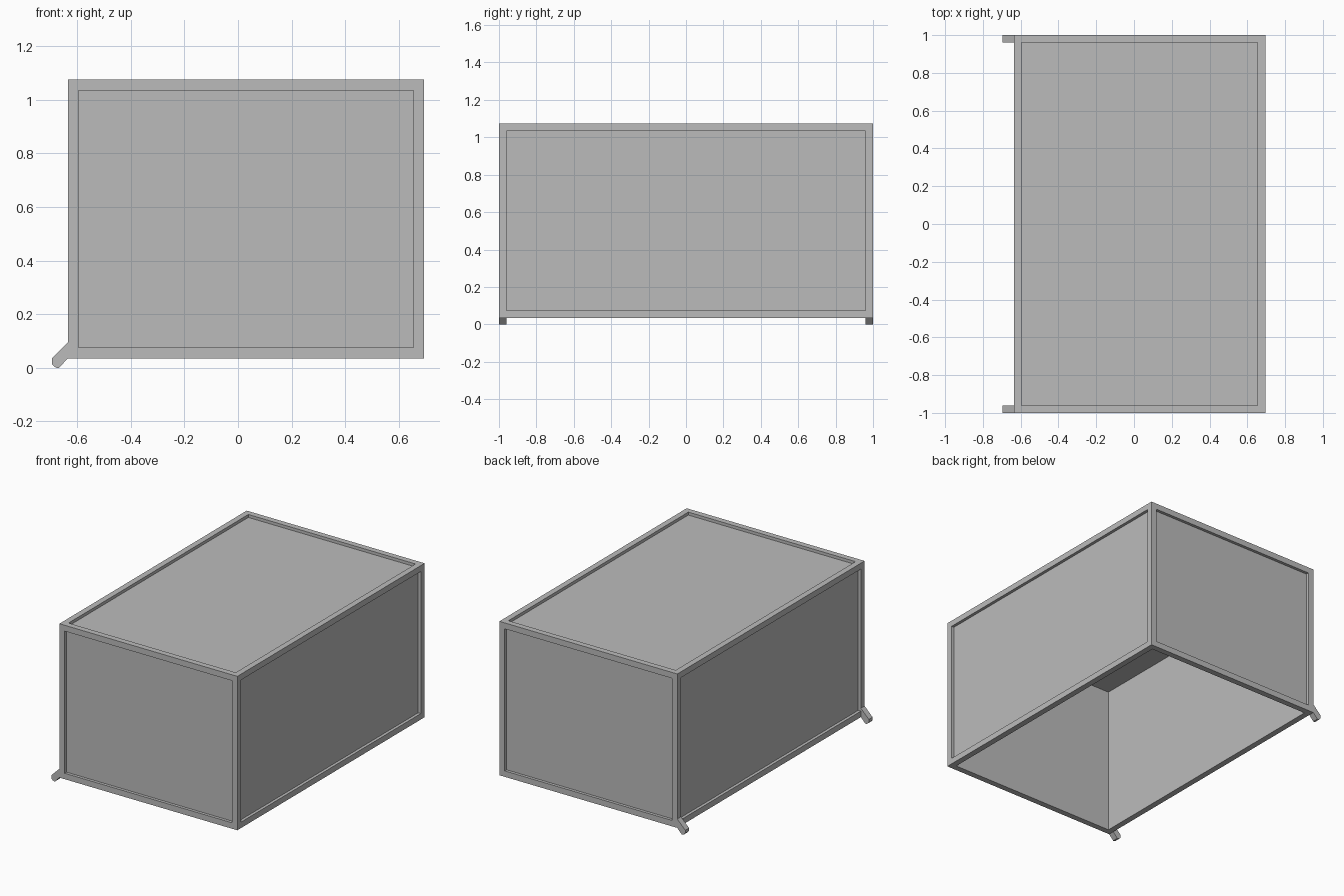
import bpy, bmesh

cube = bpy.data.objects.get("Cube")
if cube:
    bpy.data.objects.remove(cube, do_unlink=True)

GREY = (0.5, 0.5, 0.5, 1)
grey = bpy.data.materials.new("plain_grey")
grey.use_nodes = True
grey.diffuse_color = GREY
grey.node_tree.nodes["Principled BSDF"].inputs["Base Color"].default_value = GREY

LOW = (-0.635, -1.0, 0.035)
HIGH = (0.695, 1.0, 1.075)
RIM = 0.04      # frame width and wall depth
RECESS = 0.02   # how far panels sit behind the frame


def finish(name, bm):
    bmesh.ops.recalc_face_normals(bm, faces=bm.faces[:])
    mesh = bpy.data.meshes.new(name)
    bm.to_mesh(mesh)
    bm.free()
    mesh.materials.append(grey)
    obj = bpy.data.objects.new(name, mesh)
    bpy.context.collection.objects.link(obj)
    return obj


# Open-bottomed box: inset and recess each panel, hollow out the inside
bm = bmesh.new()
bmesh.ops.create_cube(bm, size=1)
for v in bm.verts:
    v.co = [HIGH[i] if v.co[i] > 0 else LOW[i] for i in range(3)]
bm.normal_update()
for face in bm.faces[:]:
    down = face.normal.z < -0.5
    normal = face.normal.copy()
    bmesh.ops.inset_region(bm, faces=[face], thickness=RIM, use_even_offset=True)
    if down:
        depth = HIGH[2] - LOW[2] - RIM
    else:
        depth = RECESS
    moved = bmesh.ops.extrude_discrete_faces(bm, faces=[face])["faces"][0]
    bmesh.ops.translate(bm, verts=moved.verts[:], vec=-normal * depth)
finish("panelled_case", bm)

# Angled feet at the lower edge of the right side
PROFILE = [(-0.635, 0.095), (-0.695, 0.035), (-0.695, 0.015), (-0.685, 0.004),
           (-0.677, 0), (-0.668, 0), (-0.635, 0.035)]
for name, y in (("front_foot", LOW[1]), ("back_foot", HIGH[1] - RIM)):
    bm = bmesh.new()
    side = bm.faces.new([bm.verts.new((x, y, z)) for x, z in PROFILE])
    end = bmesh.ops.extrude_face_region(bm, geom=[side])["geom"]
    bmesh.ops.translate(bm, vec=(0, RIM, 0),
                        verts=[g for g in end if isinstance(g, bmesh.types.BMVert)])
    finish(name, bm)
